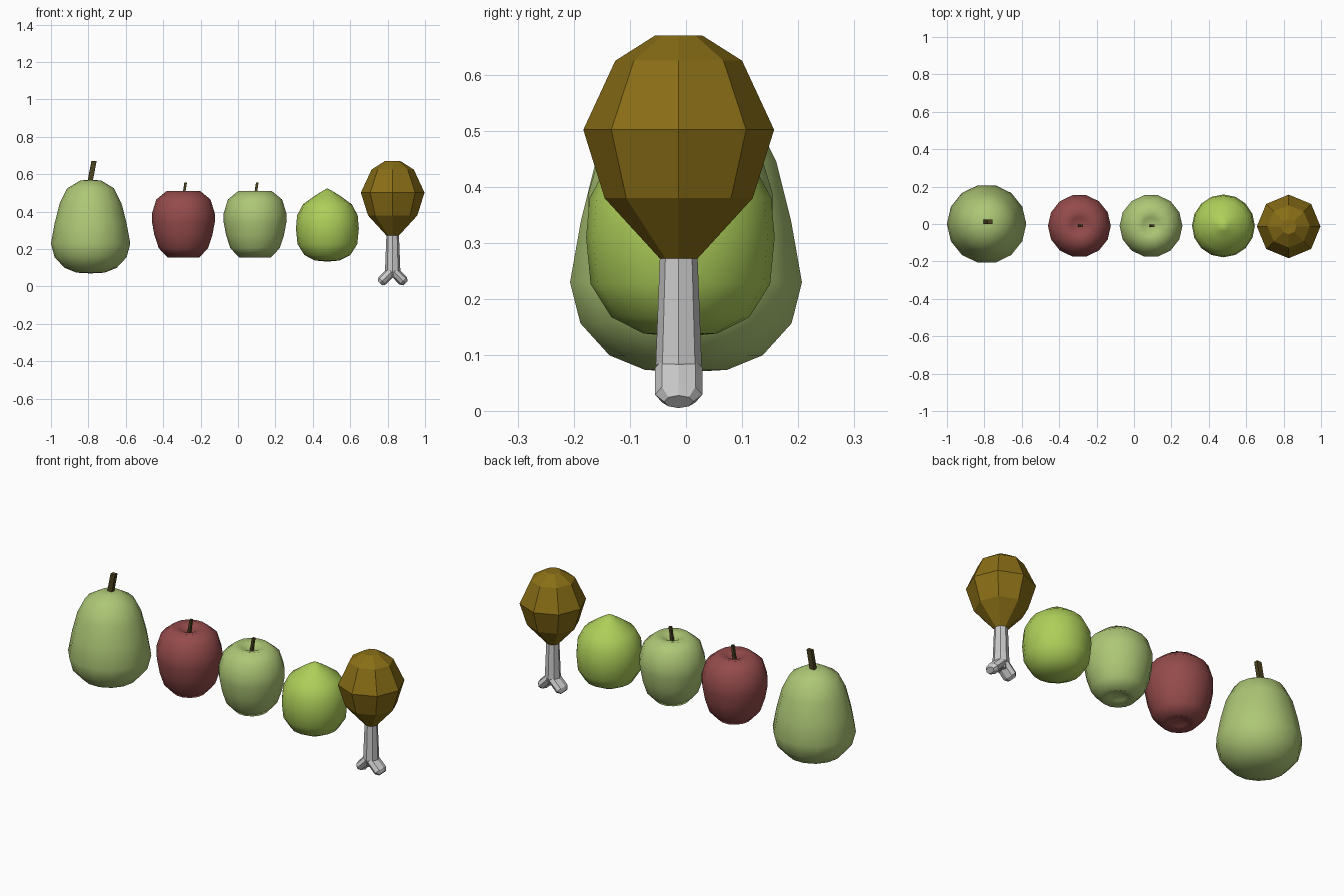
import bpy, bmesh, math
from mathutils import Vector

if "Cube" in bpy.data.objects:
    bpy.data.objects.remove(bpy.data.objects["Cube"])


def material(name, rgb):
    m = bpy.data.materials.new(name)
    m.diffuse_color = (*rgb, 1)
    m.use_nodes = True
    m.node_tree.nodes["Principled BSDF"].inputs["Base Color"].default_value = m.diffuse_color
    return m


PEAR = material("pear_green", (0.42, 0.57, 0.18))
RED = material("apple_red", (0.30, 0.07, 0.07))
LIME = material("lime_green", (0.42, 0.62, 0.10))
MEAT = material("roast_brown", (0.25, 0.155, 0.008))
STEM = material("stem_brown", (0.07, 0.055, 0.015))


def loft(name, rings, sides, mat=None, smooth=False, turn=0.0):
    """Skin rings of (centre, axis u, axis v); zero-size rings become points."""
    bm = bmesh.new()
    loops = []
    for c, u, v in rings:
        c, u, v = Vector(c), Vector(u), Vector(v)
        if u.length < 1e-6:
            loops.append([bm.verts.new(c)])
            continue
        angles = [turn + 2 * math.pi * i / sides for i in range(sides)]
        loops.append([bm.verts.new(c + u * math.cos(a) + v * math.sin(a)) for a in angles])
    for a, b in zip(loops, loops[1:]):
        for i in range(sides):
            j = (i + 1) % sides
            if len(a) == 1:
                bm.faces.new((a[0], b[j], b[i]))
            elif len(b) == 1:
                bm.faces.new((a[i], a[j], b[0]))
            else:
                bm.faces.new((a[i], a[j], b[j], b[i]))
    for end in (loops[0], loops[-1]):
        if len(end) > 1:
            bm.faces.new(end)
    bmesh.ops.recalc_face_normals(bm, faces=bm.faces)
    for f in bm.faces:
        f.smooth = smooth
    me = bpy.data.meshes.new(name)
    bm.to_mesh(me)
    bm.free()
    ob = bpy.data.objects.new(name, me)
    bpy.context.collection.objects.link(ob)
    if mat:
        me.materials.append(mat)
    return ob


def lathe(name, x, y, profile, sides, mat=None, smooth=True):
    rings = [((x, y, z), (r, 0, 0), (0, r, 0)) for r, z in profile]
    return loft(name, rings, sides, mat, smooth)


def stem(name, base, top, wx, wy):
    s = math.sqrt(2) / 2
    rings = [(p, (wx * s, 0, 0), (0, wy * s, 0)) for p in (base, top)]
    return loft(name, rings, 4, STEM, turn=math.pi / 4)


# Pear
lathe("pear", -0.788, 0, [(0, 0.07), (0.075, 0.074), (0.14, 0.10), (0.193, 0.157), (0.212, 0.23),
                          (0.192, 0.34), (0.165, 0.445), (0.125, 0.525), (0.055, 0.567), (0, 0.57)], 14, PEAR)
stem("pear_stem", (-0.795, 0.012, 0.54), (-0.77, 0.012, 0.67), 0.028, 0.022)

# Apples with dimples at both ends
APPLE = [(0, 0.19), (0.045, 0.17), (0.085, 0.155), (0.132, 0.205), (0.155, 0.275), (0.168, 0.345),
         (0.168, 0.39), (0.145, 0.465), (0.09, 0.51), (0.045, 0.50), (0, 0.475)]
for label, x, mat in (("red", -0.292, RED), ("green", 0.091, PEAR)):
    lathe(label + "_apple", x, -0.01, APPLE, 14, mat)
    stem(label + "_apple_stem", (x - 0.003, -0.01, 0.46), (x + 0.012, -0.01, 0.555), 0.014, 0.014)

# Lime with a pointed tip
lathe("lime", 0.478, -0.01, [(0, 0.133), (0.066, 0.139), (0.123, 0.168), (0.16, 0.227), (0.168, 0.31),
                             (0.162, 0.38), (0.13, 0.44), (0.07, 0.483), (0.03, 0.508), (0, 0.525)], 16, LIME)

# Drumstick meat
DX, DY = 0.827, -0.013
lathe("drumstick_meat", DX, DY, [(0.024, 0.262), (0.132, 0.38), (0.17, 0.502), (0.113, 0.625),
                                 (0.042, 0.67)], 8, MEAT, False)

# Bone shaft and forked knuckle
lathe("bone_shaft", DX, DY, [(0.033, 0.29), (0.041, 0.085), (0.03, 0.045)], 8, None, False)
for side, label in ((-1, "left"), (1, "right")):
    d = Vector((side, 0, -1)).normalized()
    p = Vector((side, 0, 1)).normalized()
    start = Vector((DX + side * 0.008, DY, 0.078))
    rings = []
    for t, rp, ry in ((0, 0.027, 0.042), (0.068, 0.028, 0.042), (0.086, 0.016, 0.026)):
        rings.append((start + d * t, p * rp, (0, ry, 0)))
    loft("bone_knuckle_" + label, rings, 8)
